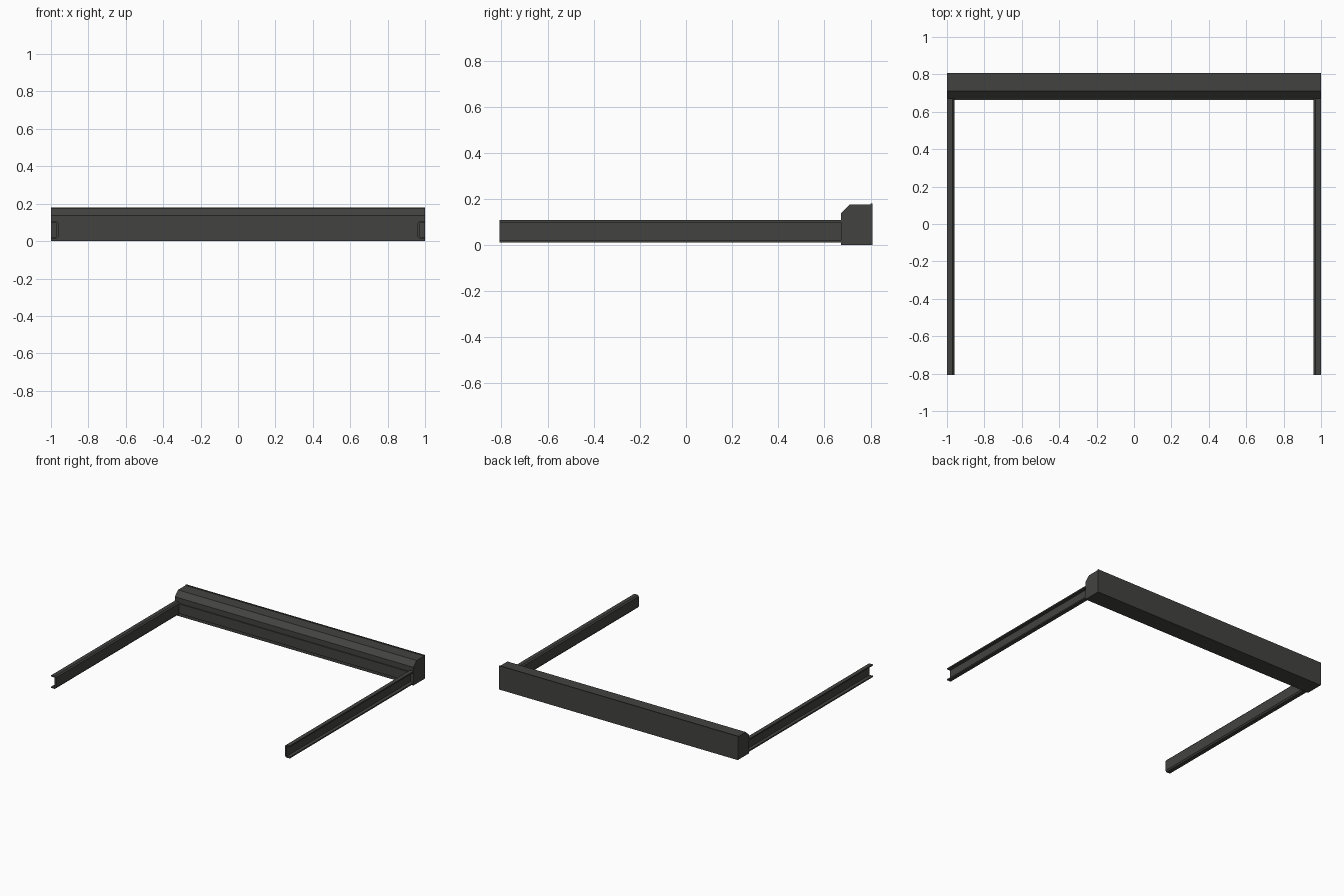
import bpy, bmesh
from mathutils import Vector

if "Cube" in bpy.data.objects:
    bpy.data.objects.remove(bpy.data.objects["Cube"])

mat = bpy.data.materials.new("dark_grey")
mat.diffuse_color = (0.055, 0.055, 0.052, 1)
mat.use_nodes = True
mat.node_tree.nodes["Principled BSDF"].inputs["Base Color"].default_value = mat.diffuse_color


def extrude(name, profile, offset):
    """Closed solid from a list of 3D profile points swept along offset."""
    bm = bmesh.new()
    face = bm.faces.new([bm.verts.new(p) for p in profile])
    res = bmesh.ops.extrude_face_region(bm, geom=[face], use_keep_orig=True)
    verts = [v for v in res["geom"] if isinstance(v, bmesh.types.BMVert)]
    bmesh.ops.translate(bm, vec=Vector(offset), verts=verts)
    bmesh.ops.recalc_face_normals(bm, faces=bm.faces)
    me = bpy.data.meshes.new(name)
    bm.to_mesh(me)
    bm.free()
    me.materials.append(mat)
    ob = bpy.data.objects.new(name, me)
    bpy.context.collection.objects.link(ob)
    return ob


# Housing box with chamfered front edge and small rear lip
box = [(0.672, 0), (0.808, 0), (0.808, 0.18), (0.8, 0.18),
       (0.8, 0.175), (0.71, 0.175), (0.672, 0.138)]
extrude("housing", [(-1, y, z) for y, z in box], (2, 0, 0))

# Front bar sitting between the rails, slightly proud of the housing
bar = [(0.664, 0.024), (0.68, 0.024), (0.68, 0.098), (0.664, 0.098)]
extrude("front_bar", [(-0.962, y, z) for y, z in bar], (1.924, 0, 0))

# Side rails: channels open outwards with chamfered inner corners
channel = [(1, 0.012), (1, 0.022), (0.974, 0.022), (0.974, 0.098),
           (1, 0.098), (1, 0.108), (0.97, 0.108), (0.961, 0.098),
           (0.961, 0.022), (0.97, 0.012)]
for side, name in ((-1, "left_rail"), (1, "right_rail")):
    extrude(name, [(side * x, -0.808, z) for x, z in channel], (0, 1.482, 0))
